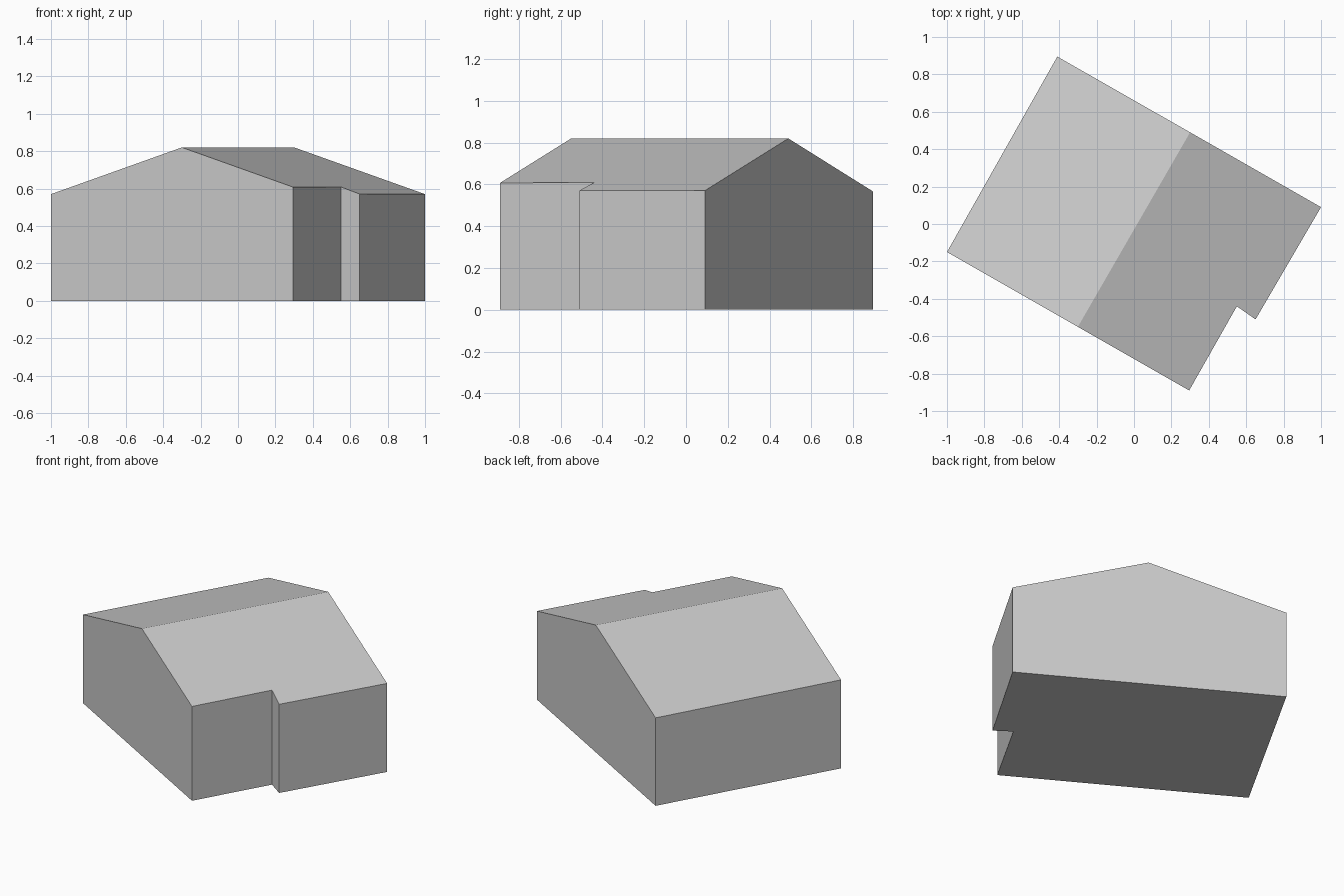
import bpy
import bmesh
from mathutils import Vector

cube = bpy.data.objects.get("Cube")
if cube:
    bpy.data.objects.remove(cube, do_unlink=True)

# Roof ridge, running along the building
RIDGE_FRONT = Vector((-0.30, -0.55))
RIDGE_BACK = Vector((0.30, 0.49))
RIDGE_Z, SLOPE = 0.82, 0.31
along = (RIDGE_BACK - RIDGE_FRONT).normalized()
across = Vector((along.y, -along.x))


def roof_height(p):
    """Height of the gable roof above a floor plan point."""
    return RIDGE_Z - SLOPE * abs((p - RIDGE_FRONT).dot(across))


def flat_material(name, value):
    mat = bpy.data.materials.new(name)
    mat.use_nodes = True
    colour = (value, value, value, 1)
    mat.diffuse_color = colour
    mat.node_tree.nodes["Principled BSDF"].inputs["Base Color"].default_value = colour
    return mat


# Floor plan, anticlockwise, with the notch in the right-hand wall
left_side = [RIDGE_BACK, Vector((-0.41, 0.895)), Vector((-1, -0.15)), RIDGE_FRONT]
right_side = [RIDGE_FRONT, Vector((0.295, -0.89)), Vector((0.55, -0.44)),
              Vector((0.65, -0.51)), Vector((1, 0.09)), RIDGE_BACK]
plan = left_side[1:] + right_side[1:]
corners = [p for p in plan if p not in (RIDGE_FRONT, RIDGE_BACK)]

bm = bmesh.new()
floor = {tuple(p): bm.verts.new((p.x, p.y, 0)) for p in corners}
roof = {tuple(p): bm.verts.new((p.x, p.y, roof_height(p))) for p in plan}

# Floor and the two roof slopes
bm.faces.new([floor[tuple(p)] for p in reversed(corners)])
for side in (left_side, right_side):
    bm.faces.new([roof[tuple(p)] for p in side])

# Walls, with gables rising to the ridge
for a, b in zip(corners, corners[1:] + corners[:1]):
    i, j = plan.index(a), plan.index(b)
    top = [plan[j]]
    while top[-1] != a:
        j = (j - 1) % len(plan)
        top.append(plan[j])
    bm.faces.new([floor[tuple(a)], floor[tuple(b)]] + [roof[tuple(p)] for p in top])

bmesh.ops.recalc_face_normals(bm, faces=bm.faces)
mesh = bpy.data.meshes.new("house_shell")
bm.to_mesh(mesh)
bm.free()
mesh.materials.append(flat_material("light grey", 0.6))
house = bpy.data.objects.new("house_shell", mesh)
bpy.context.collection.objects.link(house)
